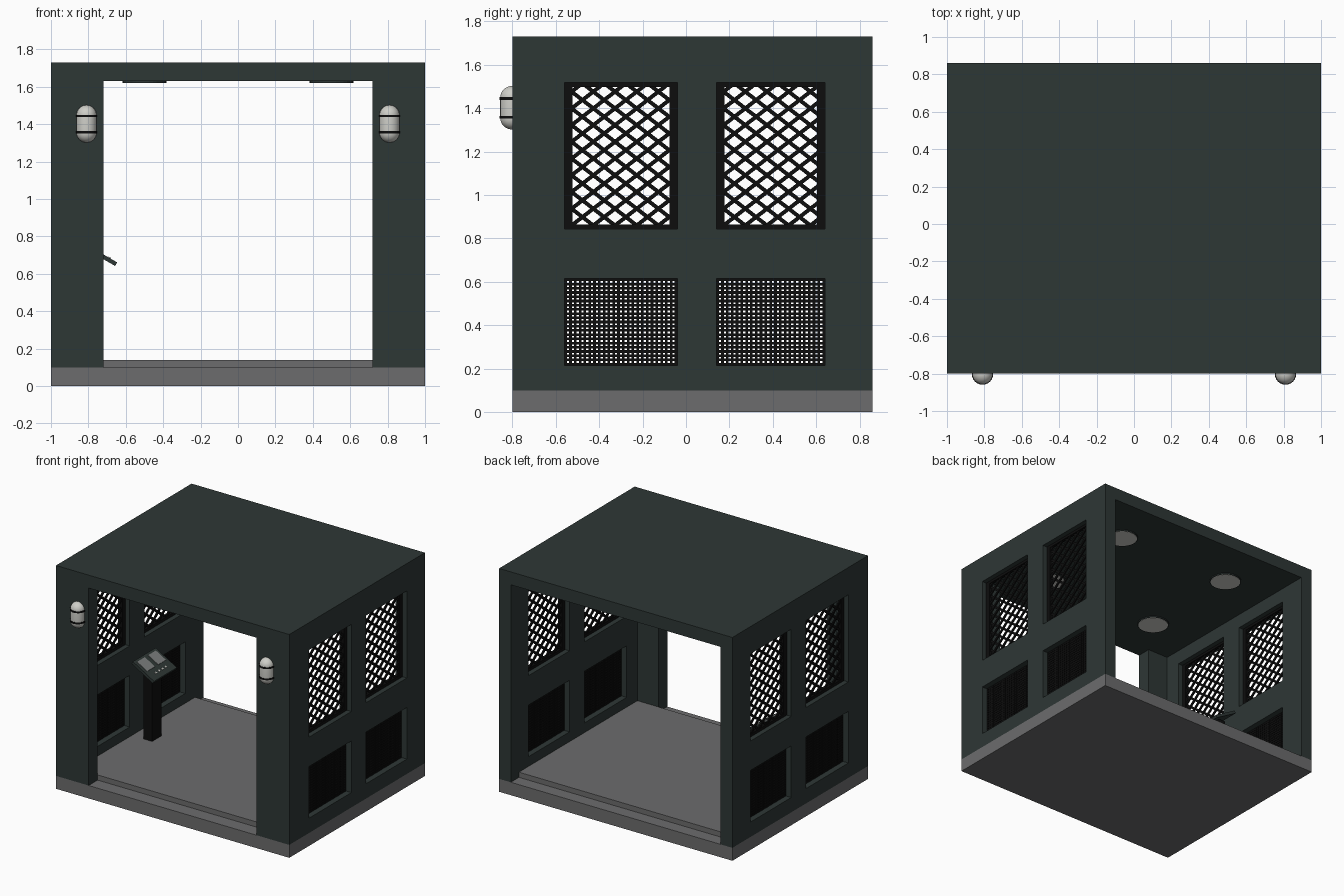
import bpy, bmesh, math
from mathutils import Matrix, Vector

if "Cube" in bpy.data.objects:
    bpy.data.objects.remove(bpy.data.objects["Cube"])


def material(name, r, g, b):
    m = bpy.data.materials.new(name)
    m.diffuse_color = (r, g, b, 1)
    m.use_nodes = True
    m.node_tree.nodes["Principled BSDF"].inputs["Base Color"].default_value = m.diffuse_color
    return m


WALL = material("dark_slate", 0.027, 0.038, 0.036)
BASE = material("mid_grey", 0.15, 0.15, 0.153)
BLACK = material("near_black", 0.004, 0.004, 0.004)
LAMP = material("pale_lamp", 0.62, 0.62, 0.58)
SCREEN = material("screen_grey", 0.20, 0.21, 0.21)


def finish(bm, name, mat, smooth=False):
    bmesh.ops.recalc_face_normals(bm, faces=bm.faces)
    me = bpy.data.meshes.new(name)
    bm.to_mesh(me)
    bm.free()
    ob = bpy.data.objects.new(name, me)
    bpy.context.collection.objects.link(ob)
    if mat:
        me.materials.append(mat)
    if smooth:
        for p in me.polygons:
            p.use_smooth = True
    return ob


def add_box(bm, x, y, z, mtx=Matrix()):
    """Box from (min, max) ranges, optionally transformed."""
    c = Vector([(a + b) / 2 for a, b in (x, y, z)])
    s = Vector([b - a for a, b in (x, y, z)])
    bmesh.ops.create_cube(bm, size=1, matrix=mtx @ Matrix.Translation(c) @ Matrix.Diagonal((*s, 1)))


def box(name, mat, x, y, z, mtx=Matrix()):
    bm = bmesh.new()
    add_box(bm, x, y, z, mtx)
    return finish(bm, name, mat)


# Ranges of the window bays along y, and the two rows in z
BAYS = [(-0.56, -0.04), (0.14, 0.64)]
UPPER, LOWER = (0.843, 1.518), (0.215, 0.615)

# Base slab and raised floor
box("base_slab", BASE, (-1, 1), (-0.8, 0.86), (0, 0.1))
box("raised_floor", BASE, (-0.9, 0.9), (-0.69, 0.76), (0.1, 0.14))

# Shell: one block hollowed out, with front opening and window holes cut through
shell = box("shelter_shell", WALL, (-1, 1), (-0.8, 0.86), (0.1, 1.73))
cutters = [
    box("cut_interior", None, (-0.9, 0.9), (-0.69, 1.0), (0, 1.63)),
    box("cut_front", None, (-0.72, 0.72), (-1, -0.5), (0, 1.63)),
]
bm = bmesh.new()
for bay in BAYS:
    for row in (UPPER, LOWER):
        add_box(bm, (-1.2, 1.2), bay, row)
cutters.append(finish(bm, "cut_windows", None))
bpy.context.view_layer.objects.active = shell
for c in cutters:
    c.hide_render = True
    mod = shell.modifiers.new(c.name, 'BOOLEAN')
    mod.operation = 'DIFFERENCE'
    mod.solver = 'EXACT'
    mod.object = c
    bpy.ops.object.modifier_apply(modifier=mod.name)
for c in cutters:
    bpy.data.objects.remove(c)


def lattice(bm, xc, bay, row):
    """Diagonal bars clipped to a rectangle."""
    (y0, y1), (z0, z1) = bay, row
    slope, step = 0.77, 0.077
    for sign, depth in ((1, 0.003), (-1, -0.003)):
        k = sign * slope
        for i in range(-8, 20):
            b = z0 + i * step - (0 if sign > 0 else k * (y1 - y0) + 0.77 * (y1 - y0))
            # line z = b + k * (y - y0)
            ta, tb = sorted(((z0 - b) / k, (z1 - b) / k))
            ta, tb = max(ta, 0), min(tb, y1 - y0)
            if tb - ta < 0.015:
                continue
            mid = (ta + tb) / 2
            length = (tb - ta) * math.hypot(1, k)
            m = Matrix.Translation((xc + depth, y0 + mid, b + k * mid)) @ Matrix.Rotation(math.atan(k), 4, 'X')
            add_box(bm, (-0.005, 0.005), (-length / 2, length / 2), (-0.009, 0.009), m)


# Windows: framed lattice above, fine grate below, on both walls
for side, s in (("left", -1), ("right", 1)):
    xc = s * 0.95
    for n, (y0, y1) in enumerate(BAYS):
        fx = (xc - 0.012, xc + 0.012)
        bm = bmesh.new()
        z0, z1 = UPPER
        iy0, iy1, iz0, iz1 = y0 + 0.038, y1 - 0.036, z0 + 0.022, z1 - 0.02
        for yr in ((y0, iy0), (iy1, y1)):
            add_box(bm, fx, yr, (z0, z1))
        for zr in ((z0, iz0), (iz1, z1)):
            add_box(bm, fx, (iy0, iy1), zr)
        finish(bm, f"{side}_window_frame_{n}", BLACK)

        bm = bmesh.new()
        lattice(bm, xc, (iy0 - 0.005, iy1 + 0.005), (iz0 - 0.005, iz1 + 0.005))
        finish(bm, f"{side}_window_lattice_{n}", BLACK)

        bm = bmesh.new()
        z0, z1 = LOWER
        nv, nh, w = round((y1 - y0) / 0.023), round((z1 - z0) / 0.02), 0.006
        for i in range(nv + 1):
            y = y0 + w + (y1 - y0 - 2 * w) * i / nv
            add_box(bm, (xc - 0.005, xc + 0.005), (y - w, y + w), (z0, z1))
        for i in range(nh + 1):
            z = z0 + w + (z1 - z0 - 2 * w) * i / nh
            add_box(bm, (xc - 0.004, xc + 0.004), (y0, y1), (z - w, z + w))
        finish(bm, f"{side}_lower_grate_{n}", BLACK)

# Front wall lamps: capsules with two black bands
R = 0.054
for side, s in (("left", -1), ("right", 1)):
    bm = bmesh.new()
    bmesh.ops.create_uvsphere(bm, u_segments=24, v_segments=16, radius=R)
    top = [f for f in bm.faces if f.calc_center_median().z > 0]
    ext = bmesh.ops.extrude_face_region(bm, geom=top)
    verts = [g for g in ext['geom'] if isinstance(g, bmesh.types.BMVert)]
    bmesh.ops.delete(bm, geom=top, context='FACES')
    bmesh.ops.translate(bm, verts=verts, vec=(0, 0, 0.2 - 2 * R))
    bmesh.ops.translate(bm, verts=bm.verts, vec=(s * 0.81, -0.802, 1.302 + R))
    finish(bm, f"{side}_wall_lamp", LAMP, True)
    bm = bmesh.new()
    for z in (1.358, 1.444):
        bmesh.ops.create_cone(bm, cap_ends=True, segments=24, radius1=R + 0.003, radius2=R + 0.003,
                              depth=0.013, matrix=Matrix.Translation((s * 0.81, -0.802, z)))
    finish(bm, f"{side}_lamp_bands", BLACK)

# Round ceiling lights, each in a slim trim ring
for i, (x, y) in enumerate([(a, b) for a in (-0.5, 0.5) for b in (-0.375, 0.46)]):
    for name, mat, r, z, d in (("trim", WALL, 0.117, 1.6265, 0.011), ("light", LAMP, 0.11, 1.6215, 0.004)):
        bm = bmesh.new()
        bmesh.ops.create_cone(bm, cap_ends=True, segments=32, radius1=r, radius2=r, depth=d,
                              matrix=Matrix.Translation((x, y, z)))
        finish(bm, f"ceiling_{name}_{i}", mat)

# Control pedestal with tilted panel facing the room
box("pedestal_post", BLACK, (-0.80, -0.725), (-0.015, 0.1), (0.14, 0.695))
tilt = Matrix.Translation((-0.742, 0.035, 0.705)) @ Matrix.Rotation(math.radians(30), 4, 'Y')
box("pedestal_panel", WALL, (-0.105, 0.105), (-0.14, 0.14), (-0.012, 0.01), tilt)
for i, yr in enumerate(((-0.115, -0.02), (0.02, 0.115))):
    box(f"panel_screen_{i}", SCREEN, (-0.085, 0.015), yr, (0.009, 0.014), tilt)
for i, y in enumerate((-0.06, -0.02, 0.02, 0.06)):
    box(f"panel_button_{i}", LAMP, (0.05, 0.064), (y - 0.007, y + 0.007), (0.009, 0.015), tilt)
